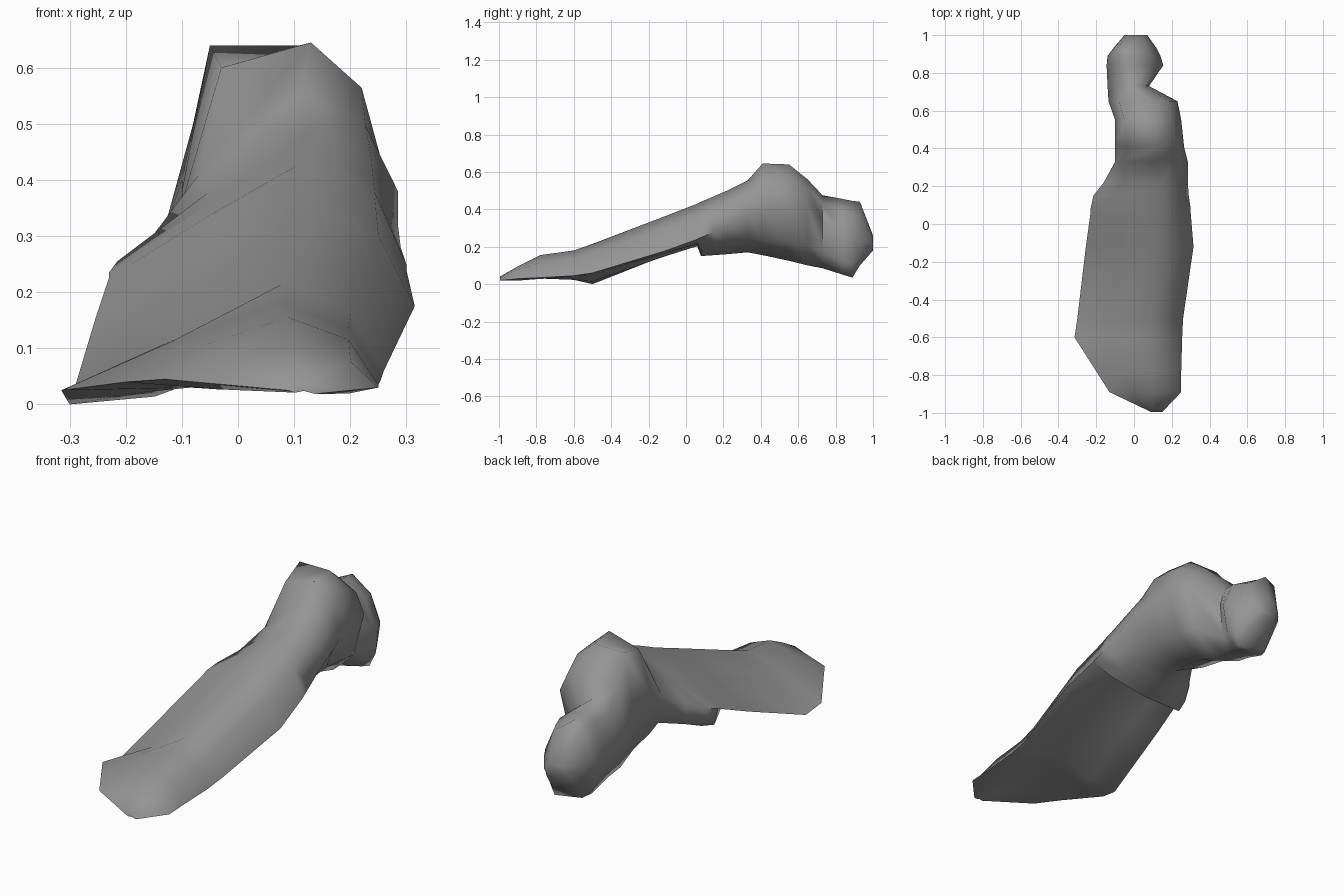
import bpy
import bmesh
import math

cube = bpy.data.objects.get("Cube")
if cube:
    bpy.data.objects.remove(cube, do_unlink=True)

grey = bpy.data.materials.new("stone grey")
grey.use_nodes = True
colour = (0.3, 0.3, 0.3, 1.0)
grey.diffuse_color = colour
grey.node_tree.nodes["Principled BSDF"].inputs["Base Color"].default_value = colour

shape = bmesh.new()


def blend(first, second, amount, lift):
    """Point between two (x, z) pairs, raised by lift."""
    x = first[0] + (second[0] - first[0]) * amount
    z = first[1] + (second[1] - first[1]) * amount
    return x, z + lift


def corner(first, second):
    """Rounded corner that bulges outward between two (x, z) pairs."""
    x = first[0] + (second[0] - first[0]) * 0.67
    z = first[1] + (second[1] - first[1]) * 0.33
    return x, z


def make_ring(y, outline):
    return [shape.verts.new((x, y, z)) for x, z in outline]


def arch_ring(y, left, ridge, right, thickness):
    """Thin arched section: upper side left to right, then the hollow underside."""
    return make_ring(y, [
        left,
        blend(left, ridge, 0.5, 0.01),
        ridge,
        corner(ridge, right),
        right,
        blend(right, ridge, 0.35, -thickness * 0.7),
        blend(ridge, left, 0.1, -thickness),
        blend(left, ridge, 0.4, -thickness * 0.8),
    ])


def solid_ring(y, left, shoulder, ridge, right, bottom, lower_left):
    """Full section whose right-hand corners are rounded from its neighbours."""
    return make_ring(y, [
        left,
        shoulder,
        ridge,
        corner(ridge, right),
        right,
        corner(bottom, right),
        bottom,
        lower_left,
    ])


# Long hollow blade: y, left edge, ridge, right edge, thickness
blade = [
    (-0.995, (0.09, 0.025), (0.12, 0.035), (0.15, 0.02), 0.01),
    (-0.89, (-0.13, 0.045), (0.10, 0.10), (0.25, 0.03), 0.05),
    (-0.78, (-0.20, 0.04), (0.09, 0.155), (0.25, 0.035), 0.07),
    (-0.60, (-0.315, 0.025), (0.08, 0.18), (0.255, 0.045), 0.08),
    (-0.50, (-0.30, 0.0), (0.08, 0.215), (0.26, 0.06), 0.09),
    (-0.12, (-0.255, 0.15), (0.12, 0.36), (0.315, 0.175), 0.11),
    (0.06, (-0.23, 0.225), (0.13, 0.43), (0.30, 0.24), 0.13),
]

# Neck: y, left, shoulder, ridge, right, bottom, lower left
neck = [
    (0.08, (-0.23, 0.235), (-0.05, 0.34), (0.13, 0.44), (0.30, 0.25), (0.0, 0.15), (-0.21, 0.15)),
    (0.15, (-0.215, 0.255), (-0.05, 0.36), (0.14, 0.47), (0.29, 0.28), (0.0, 0.155), (-0.19, 0.165)),
    (0.22, (-0.16, 0.29), (-0.05, 0.38), (0.14, 0.50), (0.285, 0.32), (0.02, 0.16), (-0.15, 0.19)),
    (0.33, (-0.10, 0.36), (-0.07, 0.41), (0.11, 0.555), (0.285, 0.38), (0.03, 0.17), (-0.08, 0.22)),
]

# Raised head
head = [
    (0.41, (-0.10, 0.38), (-0.03, 0.60), (0.13, 0.645), (0.265, 0.40), (0.04, 0.155), (-0.09, 0.20)),
    (0.55, (-0.10, 0.40), (-0.05, 0.64), (0.11, 0.64), (0.25, 0.42), (0.05, 0.125), (-0.10, 0.18)),
    (0.65, (-0.135, 0.30), (-0.08, 0.50), (0.10, 0.56), (0.23, 0.42), (0.06, 0.10), (-0.10, 0.13)),
]

# Rear knob
knob = [
    (0.73, (-0.14, 0.28), (-0.09, 0.42), (-0.01, 0.475), (0.08, 0.34), (0.04, 0.085), (-0.09, 0.11)),
    (0.84, (-0.145, 0.26), (-0.09, 0.42), (-0.02, 0.455), (0.155, 0.26), (0.08, 0.05), (-0.08, 0.07)),
    (0.89, (-0.14, 0.25), (-0.09, 0.42), (-0.03, 0.445), (0.14, 0.25), (0.09, 0.035), (-0.06, 0.06)),
    (0.93, (-0.11, 0.25), (-0.085, 0.41), (-0.03, 0.44), (0.12, 0.23), (0.08, 0.10), (-0.05, 0.12)),
    (1.0, (-0.05, 0.22), (-0.04, 0.25), (0.0, 0.26), (0.07, 0.21), (0.03, 0.18), (-0.03, 0.19)),
]

# Join every section into one continuous skin
rings = [arch_ring(*section) for section in blade]
for part in (neck, head, knob):
    rings += [solid_ring(*section) for section in part]
for near, far in zip(rings, rings[1:]):
    for i in range(len(near)):
        j = (i + 1) % len(near)
        shape.faces.new((near[i], near[j], far[j], far[i]))
shape.faces.new(rings[0])
shape.faces.new(rings[-1])
bmesh.ops.recalc_face_normals(shape, faces=shape.faces)

mesh = bpy.data.meshes.new("bone_shape")
shape.to_mesh(mesh)
shape.free()
mesh.materials.append(grey)
bone = bpy.data.objects.new("bone_shape", mesh)
bpy.context.collection.objects.link(bone)

# Smooth shading that keeps the thin rims crisp
bpy.ops.object.select_all(action="DESELECT")
bone.select_set(True)
bpy.context.view_layer.objects.active = bone
bpy.ops.object.shade_smooth_by_angle(angle=math.radians(75))
